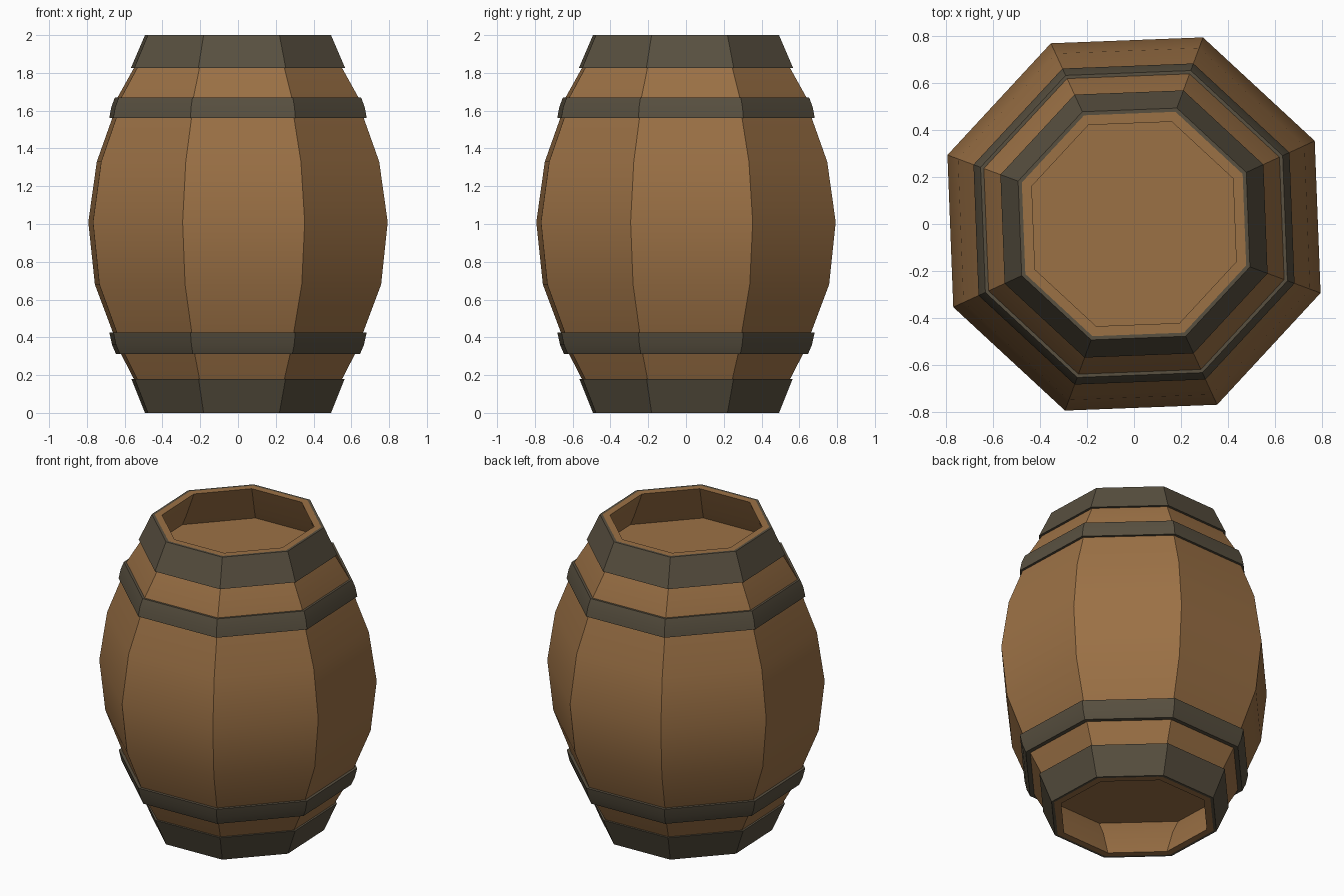
import bpy
import math

if "Cube" in bpy.data.objects:
    bpy.data.objects.remove(bpy.data.objects["Cube"])

SIDES = 8
TURN = math.radians(24.7)  # slight twist of the octagon


def material(name, rgb):
    m = bpy.data.materials.new(name)
    m.diffuse_color = (*rgb, 1.0)
    m.use_nodes = True
    m.node_tree.nodes["Principled BSDF"].inputs["Base Color"].default_value = m.diffuse_color
    return m


wood = material("oak wood", (0.33, 0.165, 0.06))
iron = material("dark iron", (0.098, 0.08, 0.051))


def ring_object(name, profile, mat, closed=False, cap_end=0):
    """Turn a (radius, z) profile into an eight-sided shell.
    cap_end = 2 caps both profile ends with flat octagons."""
    verts, faces = [], []
    for r, z in profile:
        for i in range(SIDES):
            a = TURN + i * math.tau / SIDES
            verts.append((r * math.cos(a), r * math.sin(a), z))
    n = len(profile)
    for k in range(n if closed else n - 1):
        lo, hi = k * SIDES, ((k + 1) % n) * SIDES
        for i in range(SIDES):
            j = (i + 1) % SIDES
            faces.append((lo + i, lo + j, hi + j, hi + i))
    if cap_end:
        faces.append(tuple(reversed(range(SIDES))))
        faces.append(tuple(range((n - 1) * SIDES, n * SIDES)))
    mesh = bpy.data.meshes.new(name)
    mesh.from_pydata(verts, [], faces)
    mesh.materials.append(mat)
    obj = bpy.data.objects.new(name, mesh)
    bpy.context.collection.objects.link(obj)
    bpy.ops.object.select_all(action='DESELECT')
    obj.select_set(True)
    bpy.context.view_layer.objects.active = obj
    bpy.ops.object.shade_smooth_by_angle(angle=math.radians(30))
    return obj


# Bulging staves: outer skin, rims and the inner walls down to the heads
outer = [(0.508, 0.0), (0.588, 0.18), (0.665, 0.32), (0.706, 0.425),
         (0.808, 0.68), (0.845, 1.01), (0.797, 1.33), (0.71, 1.56),
         (0.68, 1.67), (0.588, 1.825), (0.508, 2.0)]
inner_bottom = [(0.62, 0.29), (0.545, 0.18), (0.463, 0.0)]
inner_top = [(0.463, 2.0), (0.545, 1.825), (0.585, 1.75)]
ring_object("staves", inner_bottom + outer + inner_top, wood)

# Recessed heads
ring_object("top_head", [(0.59, 1.71), (0.586, 1.75)], wood, cap_end=2)
ring_object("bottom_head", [(0.621, 0.29), (0.625, 0.33)], wood, cap_end=2)

# Iron hoops: outer face plus a thin inward return
hoops = {
    "top_end_hoop": [(0.605, 1.825), (0.525, 2.0), (0.506, 2.0), (0.58, 1.825)],
    "upper_hoop": [(0.727, 1.56), (0.715, 1.62), (0.695, 1.67),
                   (0.67, 1.67), (0.70, 1.56)],
    "lower_hoop": [(0.689, 0.312), (0.711, 0.36), (0.726, 0.425),
                   (0.70, 0.425), (0.652, 0.312)],
    "bottom_end_hoop": [(0.525, 0.0), (0.602, 0.18), (0.58, 0.18), (0.506, 0.0)],
}
for hoop_name, section in hoops.items():
    ring_object(hoop_name, section, iron, closed=True)
